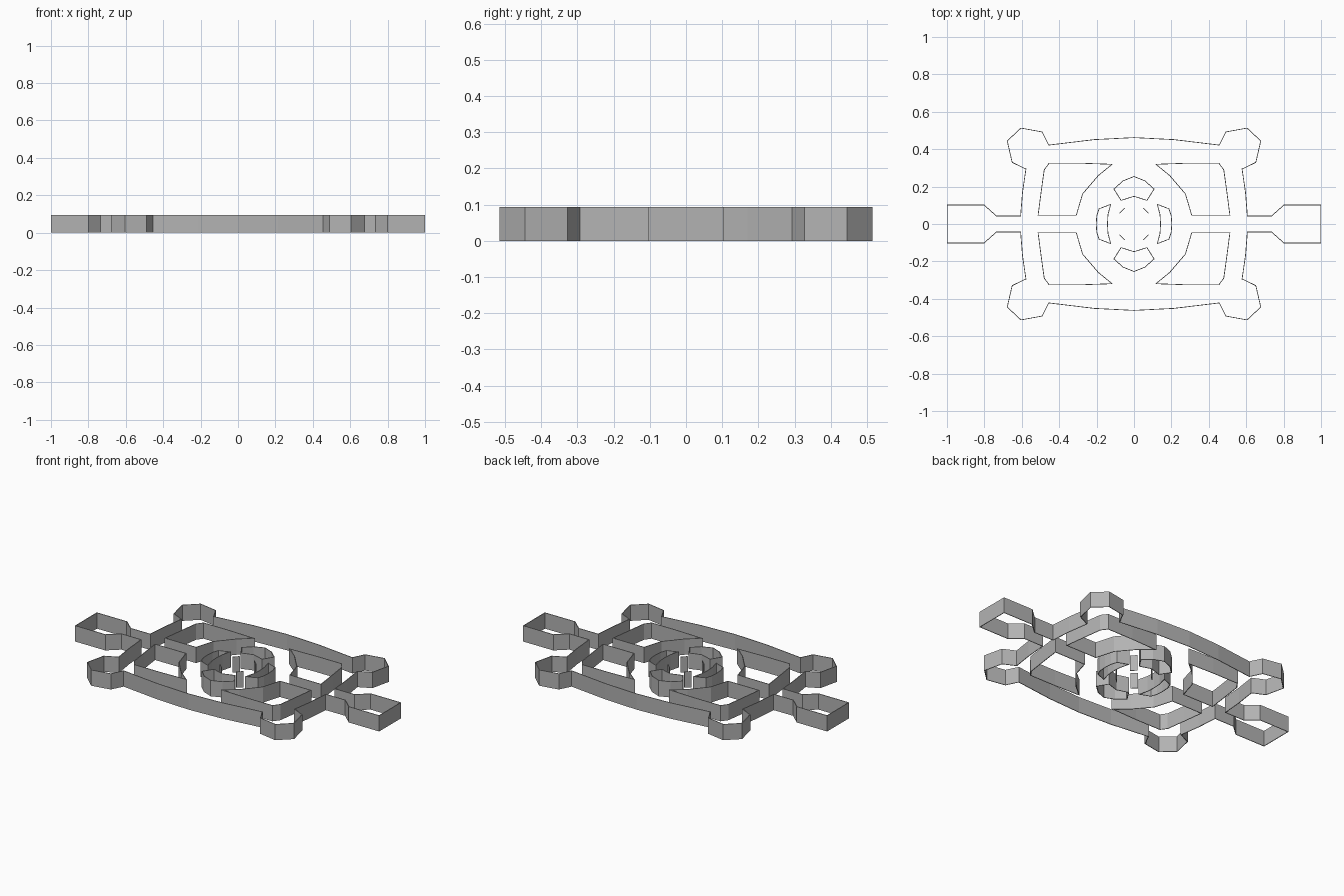
import bpy

if "Cube" in bpy.data.objects:
    bpy.data.objects.remove(bpy.data.objects["Cube"])

HEIGHT = 0.094
THICK = 0.004

grey = bpy.data.materials.new("dark_grey")
grey.diffuse_color = (0.45, 0.45, 0.45, 1)
grey.use_nodes = True
grey.node_tree.nodes["Principled BSDF"].inputs["Base Color"].default_value = grey.diffuse_color


def wall(name, points, closed=False):
    """Upright thin wall along a path, mirrored across both centre axes."""
    n = len(points)
    verts = [(x, y, z) for z in (0, HEIGHT) for x, y in points]
    faces = []
    for i in range(n if closed else n - 1):
        j = (i + 1) % n
        faces.append((i, j, n + j, n + i))
    mesh = bpy.data.meshes.new(name)
    mesh.from_pydata(verts, [], faces)
    mesh.materials.append(grey)
    obj = bpy.data.objects.new(name, mesh)
    bpy.context.collection.objects.link(obj)
    mirror = obj.modifiers.new("mirror", 'MIRROR')
    mirror.use_axis = (True, True, False)
    mirror.merge_threshold = 0.0005
    solid = obj.modifiers.new("thickness", 'SOLIDIFY')
    solid.thickness = THICK
    solid.offset = -1
    solid.use_even_offset = True
    return obj


# Outer contour, one quarter: end tab, neck, side, corner lug, long edge
wall("outer_wall", [
    (1.0, 0.0), (1.0, 0.103), (0.80, 0.103), (0.735, 0.045), (0.608, 0.045),
    (0.598, 0.17), (0.58, 0.293), (0.653, 0.328), (0.68, 0.445),
    (0.605, 0.515), (0.49, 0.494), (0.455, 0.424), (0.215, 0.453), (0.0, 0.464)])

# Four windows between the frame and the hub
wall("window_wall", [
    (0.112, 0.321), (0.19, 0.257), (0.273, 0.16), (0.307, 0.045), (0.515, 0.045),
    (0.498, 0.175), (0.482, 0.29), (0.455, 0.327), (0.285, 0.327)], closed=True)

# Hub openings at top and bottom
wall("hub_opening_long", [
    (0.0, 0.146), (0.07, 0.124), (0.11, 0.187), (0.06, 0.232), (0.0, 0.256)])

# Hub openings at left and right
wall("hub_opening_short", [
    (0.204, 0.0), (0.201, 0.045), (0.188, 0.083), (0.122, 0.108),
    (0.137, 0.05), (0.14, 0.0)])

# Four small plates around the centre
wall("centre_plate", [(0.079, 0.06), (0.05, 0.087)])
